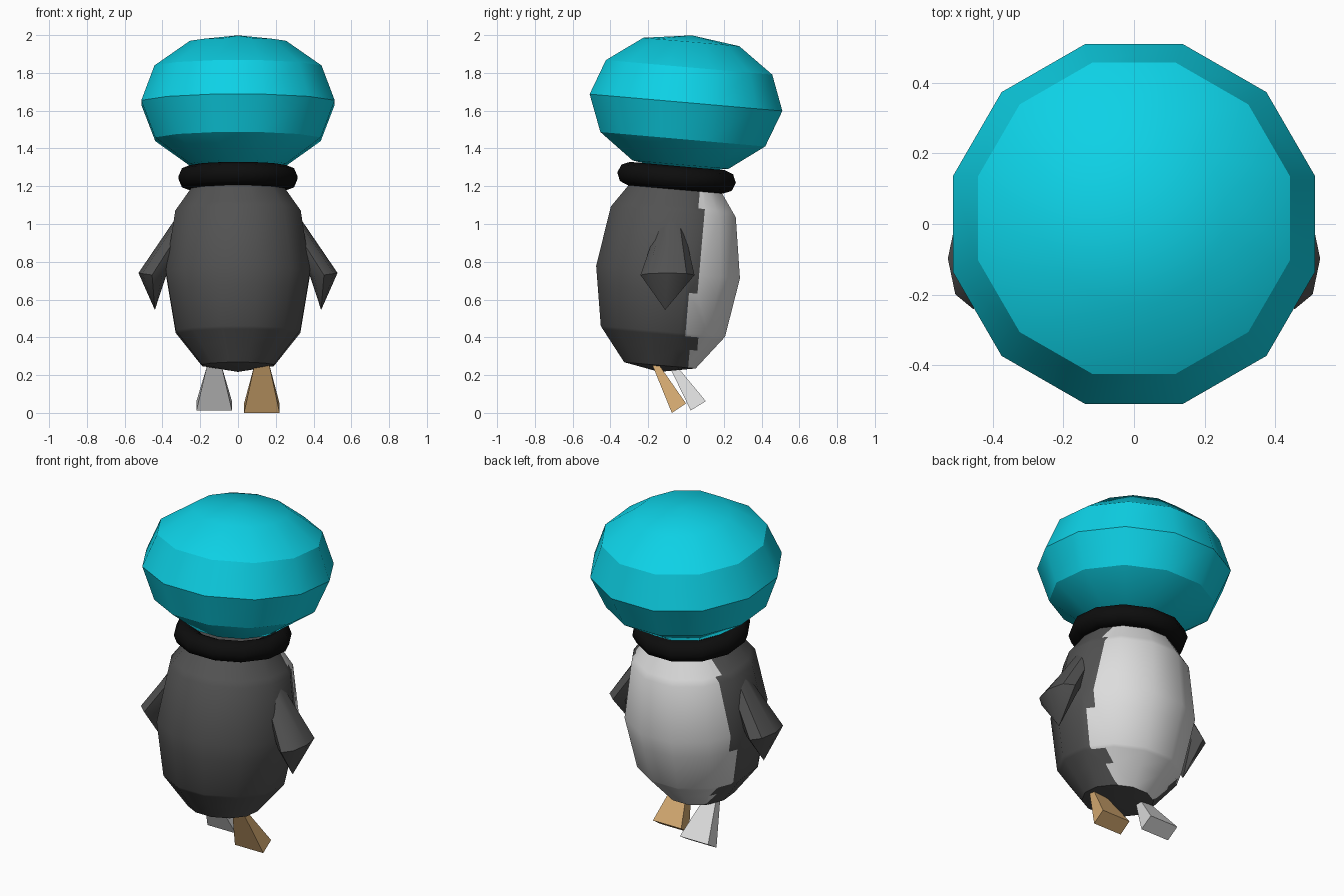
import bpy, bmesh, math
from mathutils import Vector

cube = bpy.data.objects.get("Cube")
if cube:
    bpy.data.objects.remove(cube, do_unlink=True)

TILT = math.radians(-5)   # head, collar and body lean together
SIDES = 12


def material(name, rgb):
    m = bpy.data.materials.new(name)
    m.use_nodes = True
    m.diffuse_color = (*rgb, 1)
    m.node_tree.nodes["Principled BSDF"].inputs["Base Color"].default_value = (*rgb, 1)
    m.roughness = 0.8
    return m


CYAN = material("cyan", (0.004, 0.64, 0.79))
CHARCOAL = material("charcoal", (0.085, 0.085, 0.085))
WHITE = material("off_white", (0.72, 0.72, 0.72))
TAN = material("tan", (0.66, 0.40, 0.165))
BLACK = material("black", (0.004, 0.004, 0.004))


def finish(bm, name, mats, smooth=31):
    bmesh.ops.recalc_face_normals(bm, faces=bm.faces[:])
    me = bpy.data.meshes.new(name)
    bm.to_mesh(me)
    bm.free()
    ob = bpy.data.objects.new(name, me)
    bpy.context.collection.objects.link(ob)
    for m in mats:
        me.materials.append(m)
    if smooth:
        bpy.ops.object.select_all(action="DESELECT")
        ob.select_set(True)
        bpy.context.view_layer.objects.active = ob
        bpy.ops.object.shade_smooth_by_angle(angle=math.radians(smooth))
    return ob


def loft(rings, closed=False):
    """Skin rings of points; a ring of one point is a pole."""
    bm = bmesh.new()
    loops = [[bm.verts.new(p) for p in r] for r in rings]
    pairs = list(zip(loops, loops[1:]))
    if closed:
        pairs.append((loops[-1], loops[0]))
    for a, b in pairs:
        n = max(len(a), len(b))
        for i in range(n):
            j = (i + 1) % n
            if len(a) == 1:
                bm.faces.new((a[0], b[j], b[i]))
            elif len(b) == 1:
                bm.faces.new((a[i], a[j], b[0]))
            else:
                bm.faces.new((a[i], a[j], b[j], b[i]))
    if not closed:
        for end in (loops[0], loops[-1]):
            if len(end) > 2:
                bm.faces.new(end)
    return bm


def lathe(profile, closed=False):
    """Turn (apothem, z) points into a twelve-sided solid, flats facing the axes."""
    rings = []
    for r, z in profile:
        if r == 0:
            rings.append([(0, 0, z)])
            continue
        R = r / math.cos(math.pi / SIDES)
        rings.append([(R * math.cos(math.tau * (i + .5) / SIDES),
                       R * math.sin(math.tau * (i + .5) / SIDES), z) for i in range(SIDES)])
    return loft(rings, closed)


def place(ob, y, z):
    ob.location = (0, y, z)
    ob.rotation_euler.x = TILT


# Head
head = lathe([(0, -.37), (.255, -.33), (.438, -.195), (.512, 0),
              (.442, .187), (.255, .322), (0, .357)])
place(finish(head, "head", [CYAN]), 0, 1.643)

# Collar: octagonal ring
collar = lathe([(.253 + .062 * math.cos(k * math.pi / 4), .062 * math.sin(k * math.pi / 4))
                for k in range(8)], closed=True)
place(finish(collar, "collar", [BLACK], 46), -.05, 1.245)

# Body, with a white back panel cut in height bands of different reach
body = lathe([(0, -.53), (.19, -.495), (.33, -.315), (.382, 0),
              (.332, .32), (.2, .51), (0, .55)])
bands = [(-.495, -.40, .15), (-.40, -.33, .19), (-.33, -.1, .12),
         (-.1, .35, .165), (.35, .51, .13)]   # z low, z high, y start
for h in sorted({b[0] for b in bands} | {.51}):
    bmesh.ops.bisect_plane(body, geom=body.verts[:] + body.edges[:] + body.faces[:],
                           plane_co=(0, 0, h), plane_no=(0, 0, 1))
for lo, hi, y in bands:
    faces = [f for f in body.faces if lo < f.calc_center_median().z < hi]
    geom = list({v for f in faces for v in f.verts}) + list({e for f in faces for e in f.edges}) + faces
    bmesh.ops.bisect_plane(body, geom=geom, plane_co=(0, y, 0), plane_no=(0, 1, 0))
for f in body.faces:
    c = f.calc_center_median()
    f.material_index = int(any(lo < c.z < hi and c.y > y for lo, hi, y in bands))
place(finish(body, "body", [CHARCOAL, WHITE]), -.095, .745)


# Wings: a cone widening outward, closed by a pointed tip
def oval(cx, cy, cz, rx, ry, slope):
    return [(cx + rx * math.cos(a), cy + ry * math.sin(a), cz + slope * rx * math.cos(a))
            for a in (math.tau * i / 8 for i in range(8))]


for side, name in ((1, "left_wing"), (-1, "right_wing")):
    rings = [oval(.27, -.08, 1.02, .05, .06, .5),
             oval(.455, -.098, .73, .072, .143, .15),
             [(.44, -.11, .545)]]
    wing = loft([[(side * x, y, z) for x, y, z in r] for r in rings])
    finish(wing, name, [CHARCOAL], 40)


# Feet: flat-sided wedges; each end is a (y, z) front and back edge
def foot(name, x, top, sole, mat):
    rings = []
    for half, ((y0, z0), (y1, z1)) in ((.036, top), (.094, sole)):
        rings.append([(x - half, y0, z0), (x + half, y0, z0),
                      (x + half, y1, z1), (x - half, y1, z1)])
    finish(loft(rings), name, [mat], 0)


foot("left_foot", .126, ((-.185, .27), (-.15, .265)), ((-.075, 0), (0, .05)), TAN)
foot("right_foot", -.126, ((-.095, .26), (-.055, .255)), ((.025, .013), (.105, .062)), WHITE)
